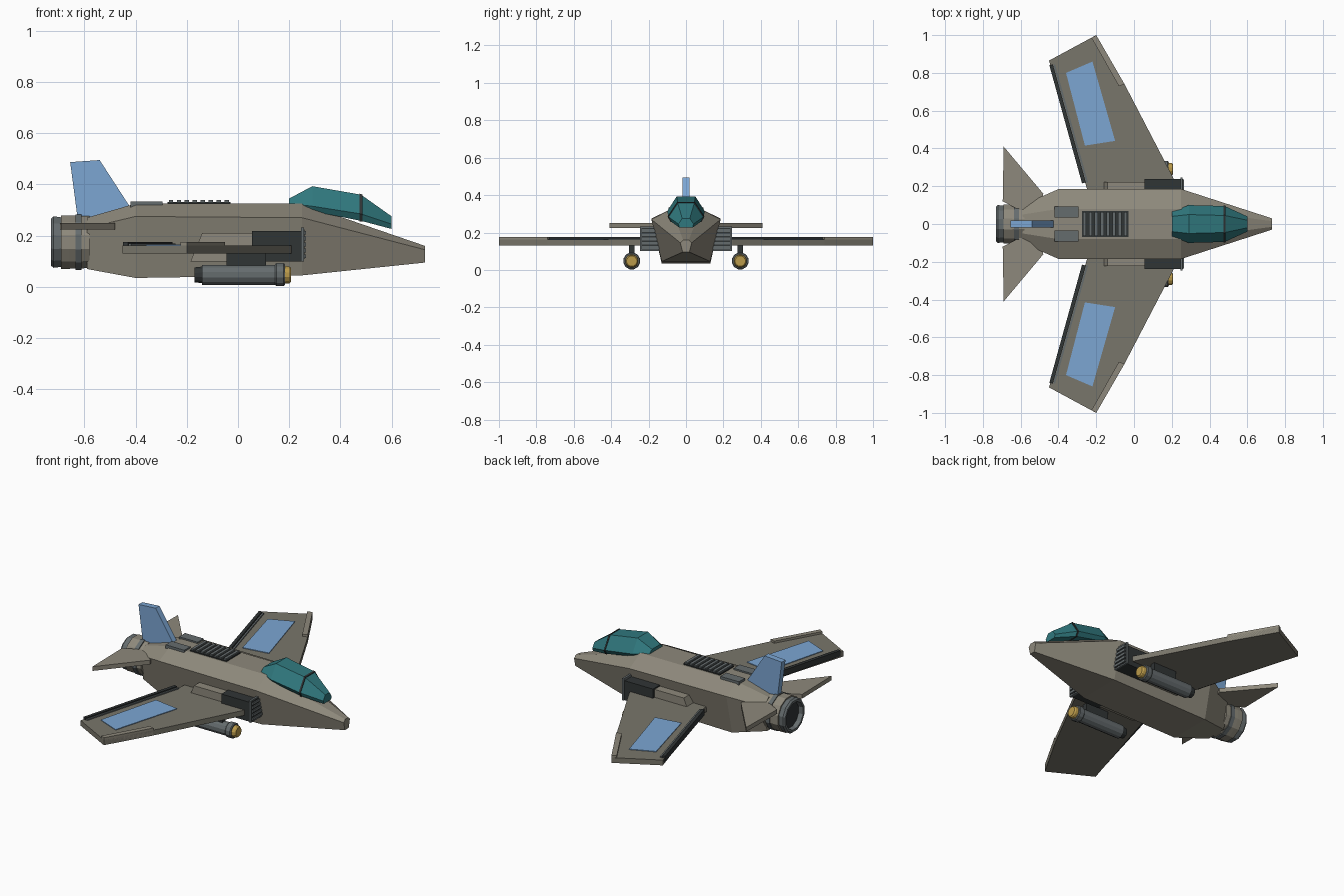
import bpy, bmesh
from math import cos, sin, pi

if "Cube" in bpy.data.objects:
    bpy.data.objects.remove(bpy.data.objects["Cube"])


def mat(name, r, g, b):
    m = bpy.data.materials.new(name)
    m.diffuse_color = (r, g, b, 1)
    m.use_nodes = True
    m.node_tree.nodes["Principled BSDF"].inputs["Base Color"].default_value = m.diffuse_color
    return m


HULL = mat("hull", .27, .25, .20)
WING = mat("wing", .19, .18, .145)
DARK = mat("dark", .03, .035, .036)
METAL = mat("metal", .13, .15, .155)
TEAL = mat("glass", .03, .19, .21)
BLUE = mat("blue", .2, .38, .65)
GOLD = mat("gold", .5, .33, .07)


def loft(name, rings, material):
    """Skin a list of equal-length vertex rings and cap both ends."""
    bm = bmesh.new()
    vs = [[bm.verts.new(p) for p in r] for r in rings]
    n = len(rings[0])
    for a, b in zip(vs, vs[1:]):
        for i in range(n):
            j = (i + 1) % n
            bm.faces.new((a[i], a[j], b[j], b[i]))
    bm.faces.new(vs[0])
    bm.faces.new(vs[-1])
    bmesh.ops.recalc_face_normals(bm, faces=bm.faces)
    me = bpy.data.meshes.new(name)
    bm.to_mesh(me)
    bm.free()
    ob = bpy.data.objects.new(name, me)
    bpy.context.collection.objects.link(ob)
    me.materials.append(material)
    return ob


def box(name, x, y, z, material):
    return loft(name, [[(a, y[0], z[0]), (a, y[1], z[0]), (a, y[1], z[1]), (a, y[0], z[1])]
                       for a in x], material)


def plate(name, pts, z0, z1, material, s=1):
    """Flat outline in the xy plane, s = -1 mirrors it."""
    return loft(name, [[(x, s * y, z) for x, y in pts] for z in (z0, z1)], material)


def upright(name, pts, y0, y1, material):
    """Flat outline in the xz plane."""
    return loft(name, [[(x, y, z) for x, z in pts] for y in (y0, y1)], material)


def turned(name, profile, y, z, material, n=12):
    """Profile of (x, radius) revolved around an axis along x."""
    return loft(name, [[(x, y + r * cos(2 * pi * (i + .5) / n), z + r * sin(2 * pi * (i + .5) / n))
                        for i in range(n)] for x, r in profile], material)


def hexring(x, wt, zt, ws, zs, wb, zb):
    """Six-sided section: top, side and bottom half widths with heights."""
    return [(x, wt, zt), (x, ws, zs), (x, wb, zb), (x, -wb, zb), (x, -ws, zs), (x, -wt, zt)]


# Fuselage
loft("fuselage", [hexring(-.59, .05, .27, .10, .23, .065, .07),
                  hexring(-.40, .08, .325, .185, .275, .13, .035),
                  hexring(.25, .08, .325, .185, .27, .13, .045),
                  hexring(.73, .015, .16, .03, .145, .018, .095)], HULL)

# Canopy and its frame
loft("canopy", [hexring(.20, .04, .345, .065, .325, .06, .31),
                hexring(.29, .05, .393, .10, .315, .085, .295),
                hexring(.48, .045, .36, .095, .285, .08, .258),
                hexring(.60, .02, .275, .04, .245, .035, .226)], TEAL)
loft("canopy_frame", [hexring(x, .047, .364 - d, .098, .286 - d, .082, .256)
                      for x, d in ((.475, 0), (.485, .003))], DARK)

# Engine nozzle
turned("nozzle_body", [(-.58, .105), (-.66, .108), (-.69, .108)], 0, .175, HULL)
turned("nozzle_band", [(-.61, .112), (-.635, .112)], 0, .175, METAL)
ring = turned("nozzle_ring", [(-.69, .10), (-.72, .104), (-.73, .095), (-.73, .082), (-.70, .078)],
              0, .175, METAL)
turned("nozzle_core", [(-.695, .08), (-.702, .08)], 0, .175, DARK)

# Tail fin
upright("tail_fin", [(-.655, .487), (-.54, .495), (-.42, .31), (-.50, .25), (-.625, .26)],
        -.018, .018, BLUE)

# Roof grille
box("grille_base", (-.275, -.03), (-.068, .068), (.31, .331), DARK)
for i in range(8):
    x = -.27 + i * .031
    box(f"grille_slat_{i + 1}", (x, x + .017), (-.064, .064), (.325, .34), METAL)

for s, side in ((1, "left"), (-1, "right")):
    def span(a, b):
        return sorted((s * a, s * b))

    # Wing with tip strip, panel and trailing flap
    plate(f"wing_{side}", [(.235, .17), (.205, .25), (-.05, .74), (-.20, 1), (-.45, .865),
                           (-.25, .19), (-.245, .15)], .13, .162, WING, s)
    plate(f"wing_tip_strip_{side}", [(-.05, .74), (-.20, 1), (-.225, .985), (-.08, .73)],
          .135, .175, HULL, s)
    plate(f"wing_panel_{side}", [(-.36, .80), (-.22, .86), (-.10, .44), (-.26, .415)],
          .155, .166, BLUE, s)
    plate(f"wing_flap_{side}", [(-.448, .84), (-.43, .845), (-.255, .22), (-.275, .215)],
          .14, .175, DARK, s)
    plate(f"wing_hinge_{side}", [(-.428, .845), (-.418, .845), (-.243, .22), (-.253, .22)],
          .14, .169, METAL, s)

    # Tailplane
    plate(f"tailplane_{side}", [(-.69, .41), (-.48, .16), (-.50, .06), (-.58, .06), (-.695, .12)],
          .224, .25, HULL, s)

    # Air intake with lip, slats and rear fairing
    box(f"intake_{side}", (.055, .25), span(.14, .238), (.10, .218), DARK)
    box(f"intake_lip_{side}", (.245, .258), span(.14, .246), (.10, .232), METAL)
    box(f"intake_mouth_{side}", (.256, .260), span(.14, .238), (.108, .224), DARK)
    for i in range(5):
        z = .112 + i * .023
        box(f"intake_slat_{side}_{i + 1}", (.256, .265), span(.14, .236), (z, z + .015), METAL)
    upright(f"intake_fairing_{side}", [(-.185, .10), (-.14, .21), (.06, .21), (.06, .10)],
            s * .13, s * .222, HULL)

    # Under-wing pod on its pylon
    y = s * .29
    box(f"pylon_{side}", (-.045, .11), (y - .015, y + .015), (.08, .135), DARK)
    turned(f"pod_body_{side}", [(-.14, .04), (.15, .04)], y, .047, METAL)
    turned(f"pod_collar_{side}", [(.145, .042), (.15, .046), (.178, .046), (.183, .042)],
           y, .048, METAL)
    turned(f"pod_nose_{side}", [(.18, .036), (.20, .034), (.207, .028)], y, .047, GOLD)
    turned(f"pod_tail_{side}", [(-.17, .03), (-.135, .034)], y, .047, DARK)

    # Roof hatch
    box(f"roof_hatch_{side}", (-.42, -.295), span(.035, .093), (.29, .334), METAL)
